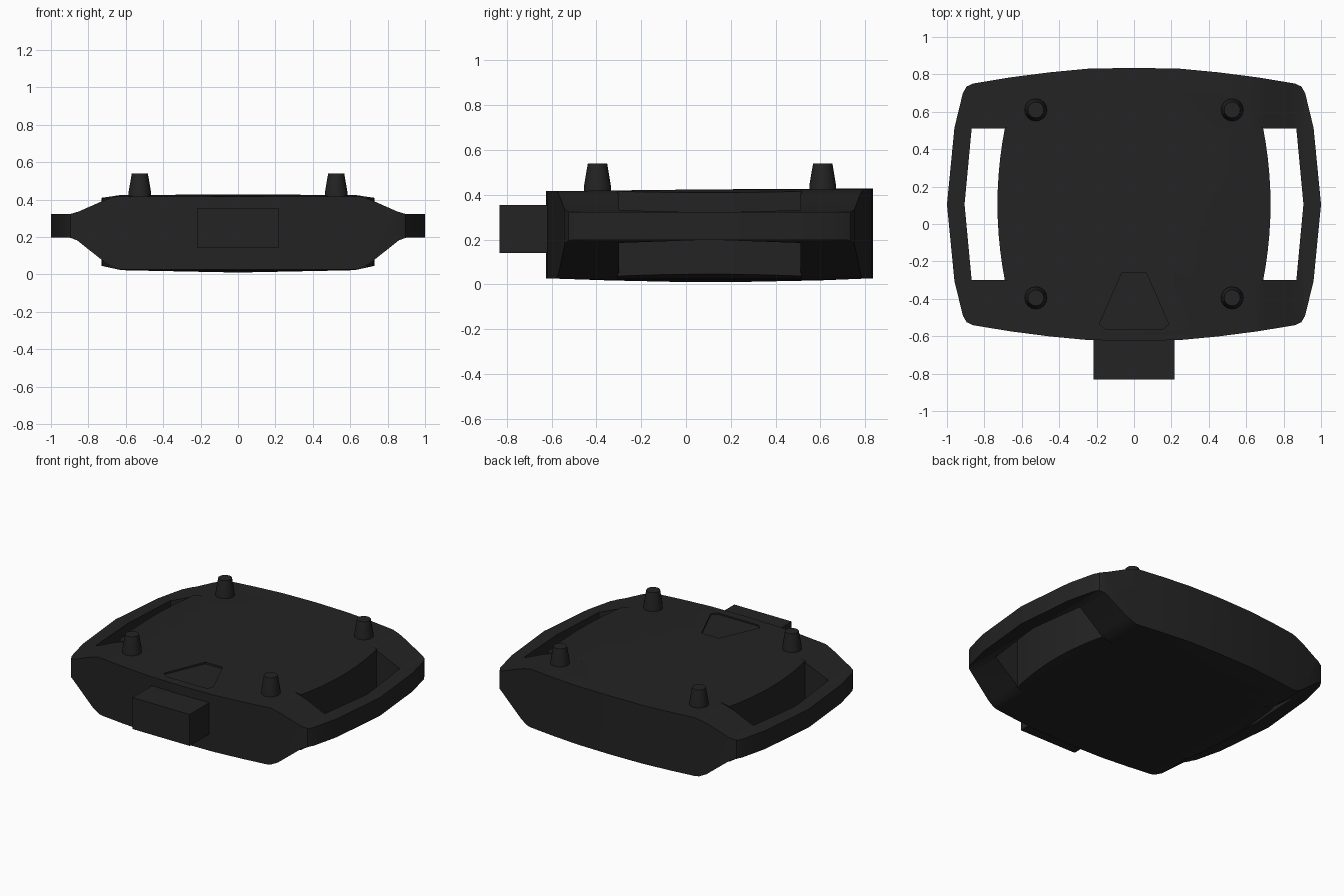
import bpy, bmesh, math
from mathutils import Vector

cube = bpy.data.objects.get("Cube")
if cube:
    bpy.data.objects.remove(cube, do_unlink=True)

black = bpy.data.materials.new("matte black")
black.use_nodes = True
black.diffuse_color = (0.017, 0.017, 0.017, 1)
shader = next(n for n in black.node_tree.nodes if n.type == 'BSDF_PRINCIPLED')
shader.inputs["Base Color"].default_value = (0.017, 0.017, 0.017, 1)
shader.inputs["Roughness"].default_value = 0.8


def finish(name, bm):
    bmesh.ops.recalc_face_normals(bm, faces=bm.faces)
    mesh = bpy.data.meshes.new(name)
    bm.to_mesh(mesh)
    bm.free()
    mesh.materials.append(black)
    obj = bpy.data.objects.new(name, mesh)
    bpy.context.collection.objects.link(obj)
    return obj


def prism(name, points, axis, low, high):
    """Extrude a 2D outline along the given axis (0=x, 1=y, 2=z)."""
    bm = bmesh.new()
    verts = []
    for p in points:
        co = list(p)
        co.insert(axis, low)
        verts.append(bm.verts.new(co))
    face = bm.faces.new(verts)
    new = bmesh.ops.extrude_face_region(bm, geom=[face])["geom"]
    shift = Vector((0, 0, 0))
    shift[axis] = high - low
    bmesh.ops.translate(bm, vec=shift, verts=[v for v in new if isinstance(v, bmesh.types.BMVert)])
    return finish(name, bm)


def mirrored(half):
    """Close a half outline by mirroring it in the first coordinate."""
    return half + [(-a, b) for a, b in reversed(half) if a > 0]


def boolean(target, tool, operation):
    mod = target.modifiers.new(operation, 'BOOLEAN')
    mod.operation, mod.solver, mod.object = operation, 'EXACT', tool
    bpy.context.view_layer.objects.active = target
    bpy.ops.object.modifier_apply(modifier=mod.name)
    bpy.data.objects.remove(tool, do_unlink=True)


def smooth(obj, angle=25):
    bpy.ops.object.select_all(action='DESELECT')
    obj.select_set(True)
    bpy.context.view_layer.objects.active = obj
    bpy.ops.object.shade_smooth_by_angle(angle=math.radians(angle))


# Main shell: plan outline trimmed by the front profile
MID = 0.105
quarter = [(0, 0.73), (0.25, 0.725), (0.45, 0.706), (0.66, 0.679), (0.86, 0.646),
           (0.895, 0.63), (0.915, 0.595), (0.96, 0.41)]
plan = ([(x, MID + y) for x, y in quarter] + [(1, MID)]
        + [(x, MID - y) for x, y in reversed(quarter)])
shell = prism("shell", mirrored(plan), 2, -0.2, 0.8)
section = mirrored([(0, 0.428), (0.62, 0.424), (0.67, 0.412), (0.73, 0.39), (0.85, 0.337),
                    (0.9, 0.322), (1.1, 0.322), (1.1, 0.197), (0.9, 0.197), (0.86, 0.182),
                    (0.7, 0.055), (0.65, 0.03), (0.6, 0.022), (0, 0.01)])
boolean(shell, prism("section", section, 1, -1, 1.2), 'INTERSECT')

# Grip openings on both sides
for s in (1, -1):
    slot = [(s * x, MID + y) for x, y in
            ((0.66, -0.405), (0.868, -0.405), (0.906, 0), (0.868, 0.405), (0.66, 0.405))]
    boolean(shell, prism("slot", slot, 2, -0.2, 0.8), 'DIFFERENCE')

# Full-height core with bowed walls between the openings
bow = [(0.73 - 0.04 * t * t, MID - 0.41 * t) for t in [i / 5 for i in range(-5, 6)]]
core = prism("core", mirrored(bow), 2, -0.2, 0.8)
core_section = mirrored([(0, 0.428), (0.63, 0.424), (0.74, 0.408),
                         (0.74, 0.048), (0.63, 0.024), (0, 0.01)])
boolean(core, prism("core_section", core_section, 1, -1, 1.2), 'INTERSECT')
boolean(shell, core, 'UNION')

# Gentle lengthwise crown on the top and bottom
crown = [(-1, 0.41), (-0.6, 0.416), (0.1, 0.424), (0.9, 0.428),
         (0.9, 0.03), (0.6, 0.018), (0.1, 0.008), (-0.35, 0.018), (-1, 0.04)]
boolean(shell, prism("crown", crown, 0, -1.2, 1.2), 'INTERSECT')

# Shallow flared recess behind the connector
flare = mirrored([(0.065, -0.26), (0.185, -0.535), (0.15, -0.565)])
boolean(shell, prism("flare", flare, 2, 0.407, 0.8), 'DIFFERENCE')
smooth(shell, 20)

# Connector block on the front
connector = prism("connector", mirrored([(0.217, 0.14), (0.217, 0.355)]), 1, -0.832, -0.58)

# Tapered pegs on the top
for side, x in (("left", 0.525), ("right", -0.525)):
    for end, y in (("back", 0.61), ("front", -0.395)):
        bm = bmesh.new()
        rings = []
        for r, z in ((0.06, 0.4), (0.06, 0.44), (0.043, 0.54)):
            rings.append(bmesh.ops.create_circle(bm, segments=16, radius=r)["verts"])
            bmesh.ops.translate(bm, vec=(x, y, z), verts=rings[-1])
        for a, b in zip(rings, rings[1:]):
            for i in range(16):
                j = (i + 1) % 16
                bm.faces.new((a[i], a[j], b[j], b[i]))
        bm.faces.new(rings[0])
        bm.faces.new(rings[-1])
        smooth(finish(f"peg_{end}_{side}", bm), 30)
